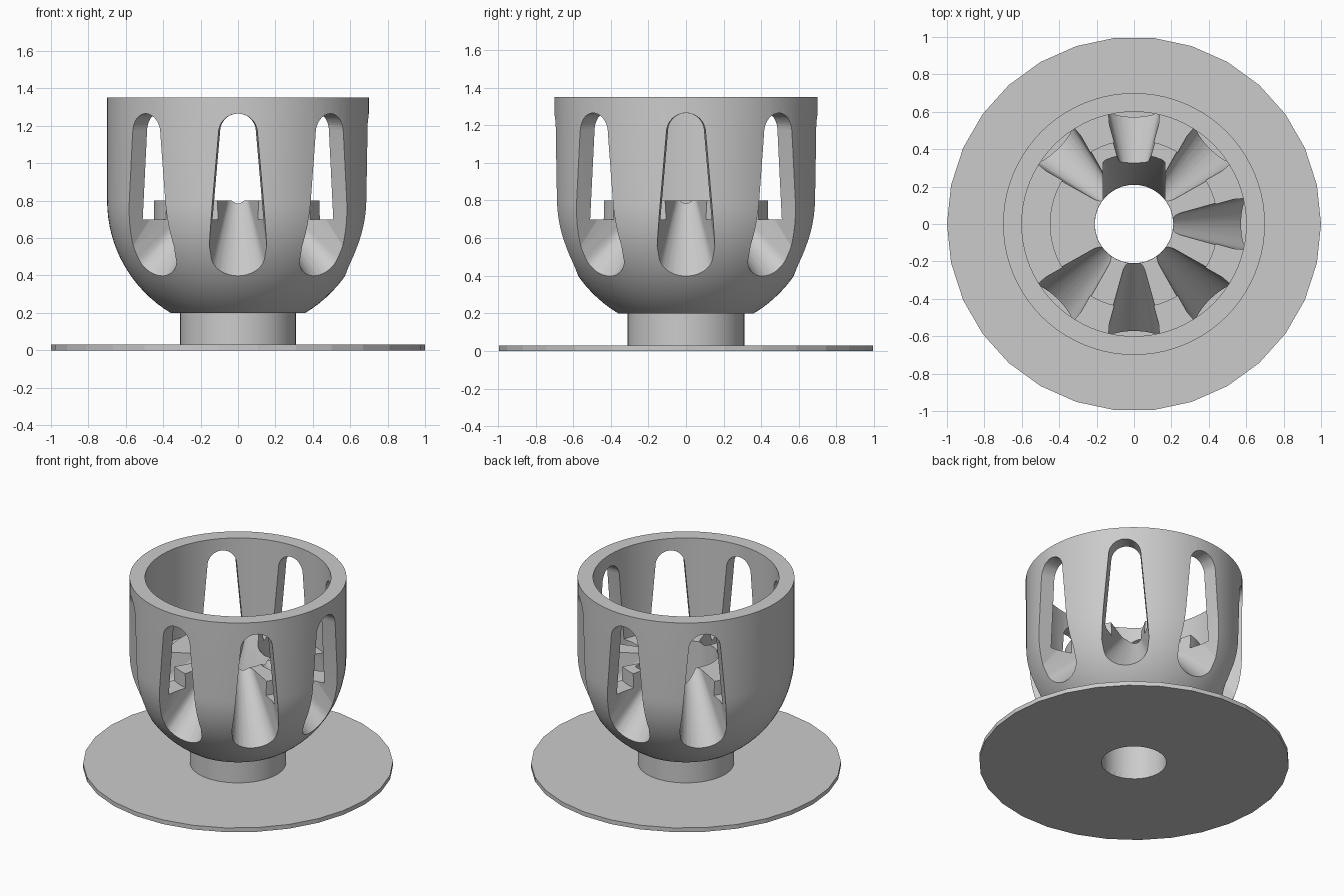
import bpy
import bmesh
import math
from mathutils import Matrix, Vector

cube = bpy.data.objects.get("Cube")
if cube:
    bpy.data.objects.remove(cube, do_unlink=True)

grey = bpy.data.materials.new("plain_grey")
grey.use_nodes = True
colour = (0.6, 0.6, 0.6, 1)
grey.diffuse_color = colour
for node in grey.node_tree.nodes:
    if node.type == "BSDF_PRINCIPLED":
        node.inputs["Base Color"].default_value = colour


def finish(bm, name):
    """Turn a bmesh into a linked object."""
    bmesh.ops.recalc_face_normals(bm, faces=bm.faces)
    mesh = bpy.data.meshes.new(name)
    bm.to_mesh(mesh)
    bm.free()
    mesh.materials.append(grey)
    obj = bpy.data.objects.new(name, mesh)
    bpy.context.collection.objects.link(obj)
    return obj


def lathe(name, profile, sides):
    """Revolve a closed (radius, height) loop about z."""
    bm = bmesh.new()
    rings = []
    for i in range(sides):
        a = math.tau * i / sides
        rings.append([bm.verts.new((r * math.cos(a), r * math.sin(a), z)) for r, z in profile])
    n = len(profile)
    for i in range(sides):
        here, after = rings[i], rings[(i + 1) % sides]
        for j in range(n):
            k = (j + 1) % n
            bm.faces.new((here[j], after[j], after[k], here[k]))
    return finish(bm, name)


def hull(name, points, angle=0):
    """Convex solid around points, turned about z."""
    bm = bmesh.new()
    for p in points:
        bm.verts.new(p)
    out = bmesh.ops.convex_hull(bm, input=bm.verts)
    spare = {v for v in out["geom_interior"] + out["geom_unused"]
             if isinstance(v, bmesh.types.BMVert) and v.is_valid}
    bmesh.ops.delete(bm, geom=list(spare), context="VERTS")
    bmesh.ops.rotate(bm, verts=bm.verts, cent=Vector(), matrix=Matrix.Rotation(angle, 3, "Z"))
    return finish(bm, name)


def cut(target, cutter):
    cutter.hide_render = True
    mod = target.modifiers.new("cut", "BOOLEAN")
    mod.operation = "DIFFERENCE"
    mod.solver = "EXACT"
    mod.object = cutter
    bpy.context.view_layer.objects.active = target
    bpy.ops.object.modifier_apply(modifier=mod.name)
    bpy.data.objects.remove(cutter, do_unlink=True)


HOLE = 0.21

# Thin foot disc with a centre hole
lathe("base_disc", [(HOLE, 0), (1, 0), (1, 0.03), (HOLE, 0.03)], 30)

# Neck, rounded bowl, straight rim and stepped floor in one turned body
start = math.asin(0.6 / 0.7)
bowl = []
for i in range(17):
    a = start * (1 - i / 16)
    bowl.append((0.7 * math.cos(a), 0.8 - 0.7 * math.sin(a)))
profile = [(HOLE, 0.03), (0.31, 0.03), (0.31, 0.2)] + bowl
profile += [(0.7, 1.35), (0.6, 1.35), (0.6, 0.7), (0.45, 0.7), (0.45, 0.8), (HOLE, 0.8)]
cup = lathe("slotted_cup", profile, 80)


def slot_points():
    """Two tapered round-ended outlines, near the axis and outside the wall."""
    points = []
    for r in (0.15, 0.8):
        low = (0.05 + 0.23 * (r - HOLE), 0.835 - 0.838 * (r - HOLE))
        high = (0.105 + 0.09 * (r - 0.7), 1.16 - 0.09 * (r - 0.7))
        for (radius, z), side in ((low, -1), (high, 1)):
            for i in range(25):
                a = math.pi * i / 24
                points.append((r, radius * math.cos(a), z + side * radius * math.sin(a)))
    return points


# Seven radial slots; the -x side stays closed
for i in range(8):
    if i != 4:
        cut(cup, hull("slot_cutter", slot_points(), i * math.tau / 8))

# Steep conical scoop on the back of the centre hole
scoop = []
half = 0.165
for i in range(17):
    x = half * (i / 8 - 1)
    for radius, z in ((0.409, 0.9), (0.2, 0.29)):
        scoop.append((x, math.sqrt(radius ** 2 - x ** 2), z))
        scoop.append((x, 0.05, z))
cut(cup, hull("scoop_cutter", scoop))

# Smooth the turned body, keeping sharp edges
bpy.ops.object.select_all(action="DESELECT")
cup.select_set(True)
bpy.context.view_layer.objects.active = cup
bpy.ops.object.shade_smooth_by_angle(angle=math.radians(25))
